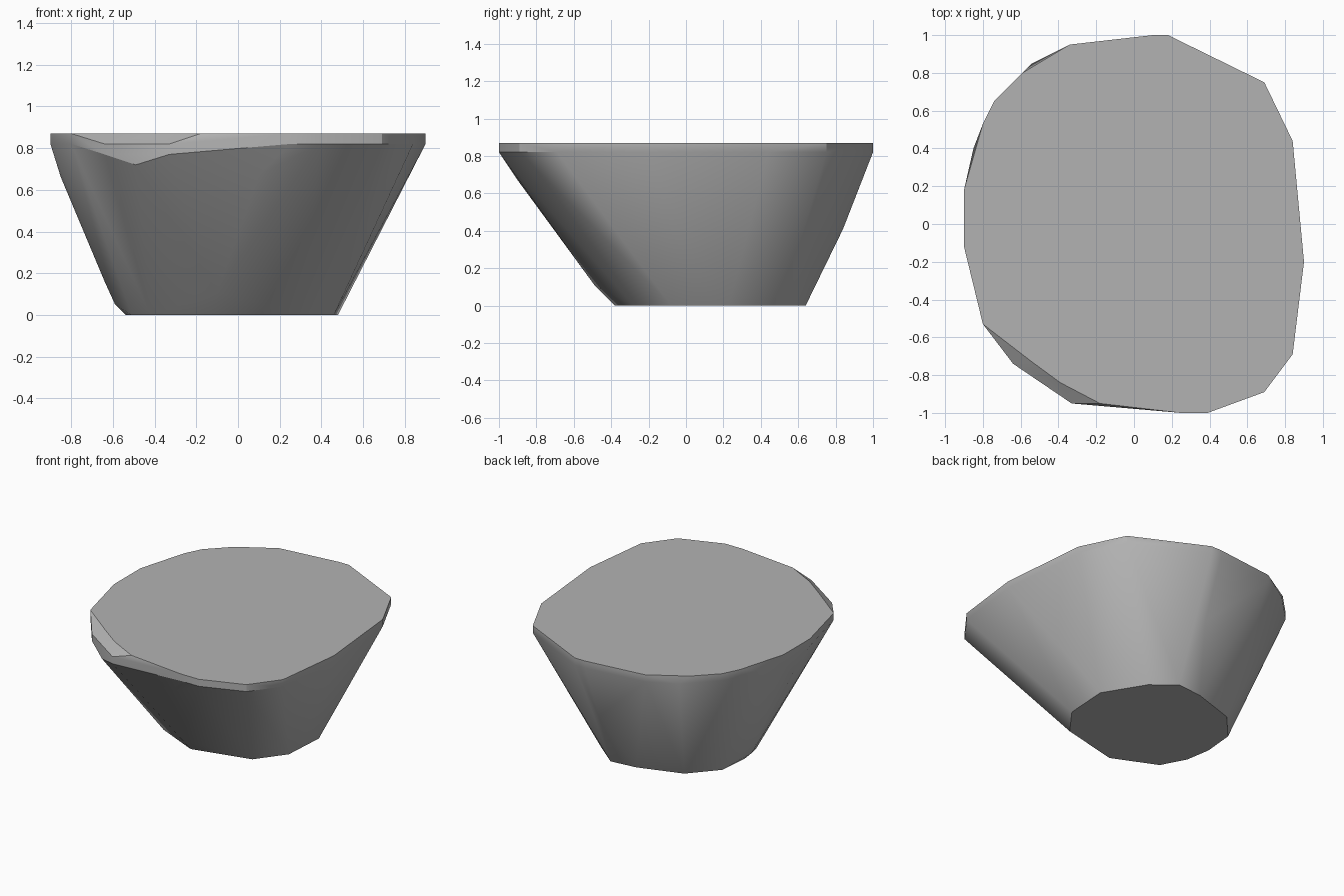
import bpy
import bmesh
import math

# Remove the default cube only
default_cube = bpy.data.objects.get("Cube")
if default_cube:
    bpy.data.objects.remove(default_cube, do_unlink=True)


def make_material(name, colour):
    material = bpy.data.materials.new(name)
    material.use_nodes = True
    material.diffuse_color = colour
    shader = next(n for n in material.node_tree.nodes if n.type == "BSDF_PRINCIPLED")
    shader.inputs["Base Color"].default_value = colour
    return material


def hull_object(name, points, material):
    """Wrap a set of points in a convex skin and tidy up its flat faces."""
    bm = bmesh.new()
    for point in points:
        bm.verts.new(point)
    hull = bmesh.ops.convex_hull(bm, input=bm.verts[:])
    unused = {v for v in hull["geom_interior"] + hull["geom_unused"]
              if isinstance(v, bmesh.types.BMVert) and v.is_valid}
    bmesh.ops.delete(bm, geom=list(unused), context="VERTS")
    bmesh.ops.dissolve_limit(bm, angle_limit=math.radians(1),
                             verts=bm.verts[:], edges=bm.edges[:])
    bmesh.ops.recalc_face_normals(bm, faces=bm.faces[:])
    mesh = bpy.data.meshes.new(name)
    bm.to_mesh(mesh)
    bm.free()
    mesh.materials.append(material)
    obj = bpy.data.objects.new(name, mesh)
    bpy.context.collection.objects.link(obj)
    return obj


TOP, RIM, CHIP, NOTCH = 0.87, 0.82, 0.77, 0.72

# Flat top outline, anticlockwise from the back
top_outline = [
    (0.18, 1), (0.1, 1), (-0.34, 0.95), (-0.59, 0.8), (-0.74, 0.65),
    (-0.8, 0.53), (-0.9, 0.18), (-0.9, -0.12), (-0.8, -0.53),
    (-0.54, -0.73), (-0.39, -0.84), (-0.18, -0.95), (0.25, -1), (0.39, -1),
    (0.69, -0.89), (0.84, -0.69), (0.9, -0.2), (0.84, 0.44), (0.69, 0.75),
]

# Small flat base outline
base_outline = [
    (0.48, 0.23), (0.31, 0.51), (0.15, 0.64), (-0.04, 0.62), (-0.35, 0.52),
    (-0.52, 0.33), (-0.54, 0.11), (-0.51, -0.07), (-0.42, -0.24),
    (-0.11, -0.38), (0.16, -0.31), (0.31, -0.28), (0.46, -0.08),
]

points = [(x, y, TOP) for x, y in top_outline]
points += [(x, y, RIM) for x, y in top_outline]
points += [(x, y, 0) for x, y in base_outline]

# Chipped corners under the rim
chipped_corner = [(-0.64, -0.74), (-0.33, -0.95)]
points += [(x, y, z) for x, y in chipped_corner for z in (RIM, CHIP)]
points += [(-0.49, -0.84, NOTCH), (-0.54, 0.85, RIM), (-0.85, 0.4, RIM)]

# Slight bulges on the sides
points += [(-0.59, 0.1, 0.05), (-0.64, 0.1, 0.16), (-0.85, 0, 0.66),
           (-0.1, -0.49, 0.11), (0.1, -0.9, 0.67), (0.1, 0.84, 0.41)]

stone = make_material("stone grey", (0.45, 0.45, 0.45, 1))
rock = hull_object("rock", points, stone)

# Smooth flanks with crisp top and base edges
bpy.ops.object.select_all(action="DESELECT")
rock.select_set(True)
bpy.context.view_layer.objects.active = rock
bpy.ops.object.shade_smooth_by_angle(angle=math.radians(30))
